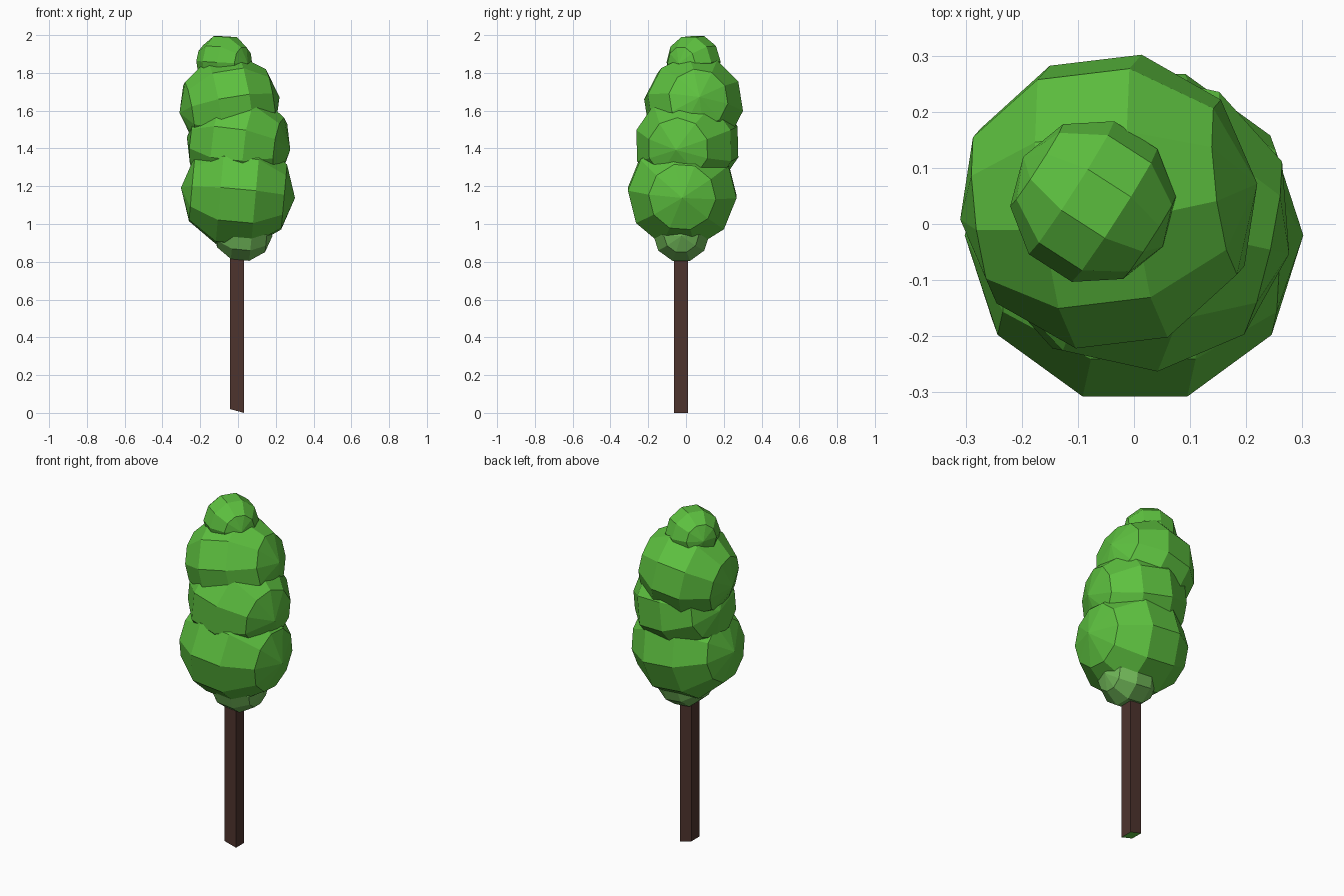
import bpy, bmesh, math
from mathutils import Vector, Matrix

if "Cube" in bpy.data.objects:
    bpy.data.objects.remove(bpy.data.objects["Cube"])


def material(name, rgb):
    m = bpy.data.materials.new(name)
    m.diffuse_color = (*rgb, 1)
    m.use_nodes = True
    m.node_tree.nodes["Principled BSDF"].inputs["Base Color"].default_value = m.diffuse_color
    return m


leaf = material("leaf green", (0.11, 0.53, 0.05))
pale = material("pale leaf green", (0.165, 0.48, 0.10))
bark = material("bark brown", (0.076, 0.034, 0.027))


def finish(bm, name, mats):
    me = bpy.data.meshes.new(name)
    bm.to_mesh(me)
    bm.free()
    for m in mats:
        me.materials.append(m)
    ob = bpy.data.objects.new(name, me)
    bpy.context.collection.objects.link(ob)
    return ob


# Faceted leaf clump: coarse sphere whose pole points along the given axis
def clump(name, centre, radius, axis, roll, mat):
    bm = bmesh.new()
    bmesh.ops.create_uvsphere(bm, u_segments=10, v_segments=5, radius=radius)
    turn = Vector(axis).to_track_quat('Z', 'Y').to_matrix().to_4x4()
    spin = Matrix.Rotation(math.radians(roll), 4, 'Z')
    bm.transform(Matrix.Translation(centre) @ turn @ spin)
    finish(bm, name, [mat])


clump("bottom_clump", (0.025, -0.025, 0.952), 0.158, (1, 0.0, -0.1), 18, pale)
clump("lower_clump", (0.0, -0.02, 1.165), 0.303, (1, 0.0, -0.09), 14, leaf)
clump("middle_clump", (0.003, 0.007, 1.425), 0.282, (1, -0.22, -0.12), 0, leaf)
clump("upper_clump", (-0.045, 0.04, 1.63), 0.27, (1, 0.12, 0.16), 8, leaf)
clump("top_clump", (-0.073, 0.04, 1.858), 0.148, (0.84, -0.54, -0.05), 18, leaf)

# Square trunk with a slightly slanted foot and a green end face
bm = bmesh.new()
bmesh.ops.create_cube(bm, size=1)
for v in bm.verts:
    x, y, z = v.co
    foot = 0.01 - 0.02 * x
    v.co = (-0.005 + 0.074 * x, -0.027 + 0.074 * y, foot if z < 0 else 0.95)
bm.normal_update()
for f in bm.faces:
    f.material_index = 1 if f.normal.z < -0.5 else 0
finish(bm, "trunk", [bark, leaf])
